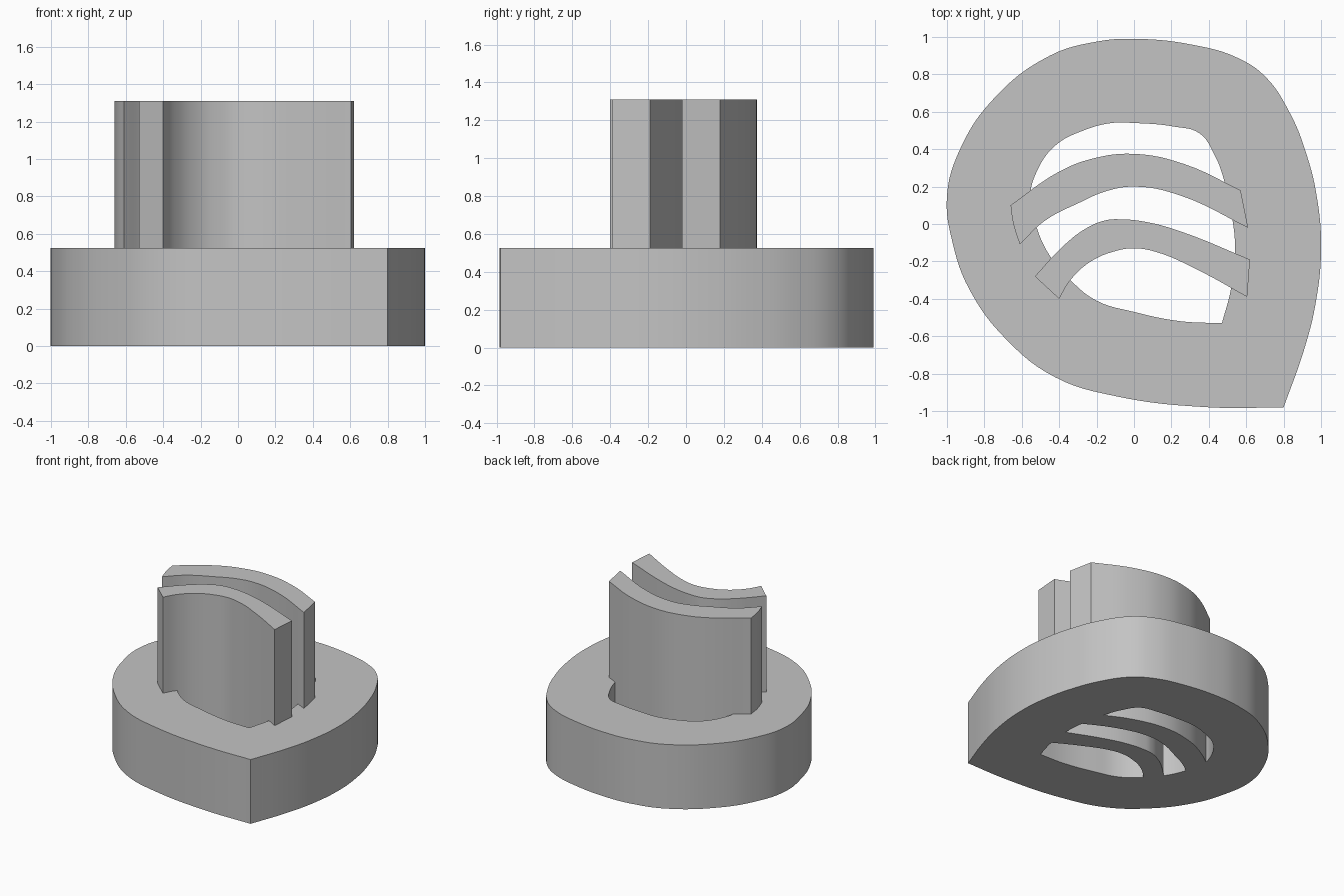
import bpy
import bmesh
import math

default_cube = bpy.data.objects.get("Cube")
if default_cube:
    bpy.data.objects.remove(default_cube, do_unlink=True)

# Single plain grey
grey = bpy.data.materials.new("plain_grey")
grey.use_nodes = True
colour = (0.55, 0.55, 0.55, 1)
grey.diffuse_color = colour
grey.node_tree.nodes["Principled BSDF"].inputs["Base Color"].default_value = colour


def add_outline(curve, points, corners):
    """Closed smooth outline; points listed in corners stay sharp."""
    spline = curve.splines.new("BEZIER")
    spline.bezier_points.add(len(points) - 1)
    spline.use_cyclic_u = True
    spline.resolution_u = 6
    for index, (bezier, (x, y)) in enumerate(zip(spline.bezier_points, points)):
        bezier.co = (x, y, 0)
        handle = "VECTOR" if index in corners else "AUTO"
        bezier.handle_left_type = bezier.handle_right_type = handle


def extruded_part(name, outlines, height):
    """Fill the outlines (inner ones become holes) and extrude them up from z = 0."""
    curve = bpy.data.curves.new(name + "_profile", "CURVE")
    curve.dimensions = "2D"
    curve.fill_mode = "BOTH"
    curve.extrude = height / 2
    for points, corners in outlines:
        add_outline(curve, points, corners)
    profile = bpy.data.objects.new(name + "_profile", curve)
    bpy.context.collection.objects.link(profile)
    bpy.context.view_layer.update()
    evaluated = profile.evaluated_get(bpy.context.evaluated_depsgraph_get())
    mesh = bpy.data.meshes.new_from_object(evaluated)
    bpy.data.objects.remove(profile, do_unlink=True)

    # Weld caps to walls and stand the part on the ground
    bm = bmesh.new()
    bm.from_mesh(mesh)
    bmesh.ops.remove_doubles(bm, verts=bm.verts, dist=0.0001)
    bmesh.ops.translate(bm, verts=bm.verts, vec=(0, 0, height / 2))
    bmesh.ops.recalc_face_normals(bm, faces=bm.faces)
    bm.to_mesh(mesh)
    bm.free()

    mesh.name = name
    mesh.materials.clear()
    mesh.materials.append(grey)
    part = bpy.data.objects.new(name, mesh)
    bpy.context.collection.objects.link(part)
    bpy.ops.object.select_all(action="DESELECT")
    part.select_set(True)
    bpy.context.view_layer.objects.active = part
    bpy.ops.object.shade_smooth_by_angle(angle=math.radians(30))
    return part


# Teardrop base with a matching teardrop opening
base_rim = [(.8, -.98), (.91, -.67), (.97, -.43), (1, -.14), (.98, .13), (.92, .38),
            (.83, .6), (.7, .79), (.55, .89), (.33, .955), (0, .99), (-.2, .975),
            (-.45, .9), (-.75, .67), (-.93, .4), (-1, .15), (-.97, -.1),
            (-.88, -.35), (-.68, -.62), (-.42, -.82), (-.1, -.92), (.4, -.98)]
opening = [(.47, -.53), (.52, -.34), (.54, -.13), (.53, 0), (.48, .24), (.43, .37),
           (.35, .485), (.22, .52), (0, .54), (-.12, .54), (-.27, .5), (-.42, .42),
           (-.52, .28), (-.555, .14), (-.52, -.02), (-.45, -.17), (-.34, -.3),
           (-.2, -.41), (0, -.47), (.25, -.52)]
extruded_part("base_ring", [(base_rim, {0}), (opening, {0})], 0.525)

# Two arched fins running through the opening
rear_arch = [(-.66, .1), (-.4, .28), (-.22, .35), (0, .375), (.27, .32), (.57, .18),
             (.61, -.02), (.24, .155), (0, .2), (-.15, .175), (-.29, .115),
             (-.48, .015), (-.61, -.11), (-.645, 0)]
extruded_part("rear_fin", [(rear_arch, {0, 5, 6, 12})], 1.31)

front_arch = [(-.53, -.28), (-.37, -.11), (-.25, -.02), (-.15, .02), (-.07, .025),
              (.07, .01), (.25, -.04), (.62, -.19), (.605, -.39), (.33, -.24),
              (.12, -.15), (0, -.13), (-.1, -.145), (-.23, -.2), (-.34, -.3),
              (-.4, -.4)]
extruded_part("front_fin", [(front_arch, {0, 7, 8, 15})], 1.31)
